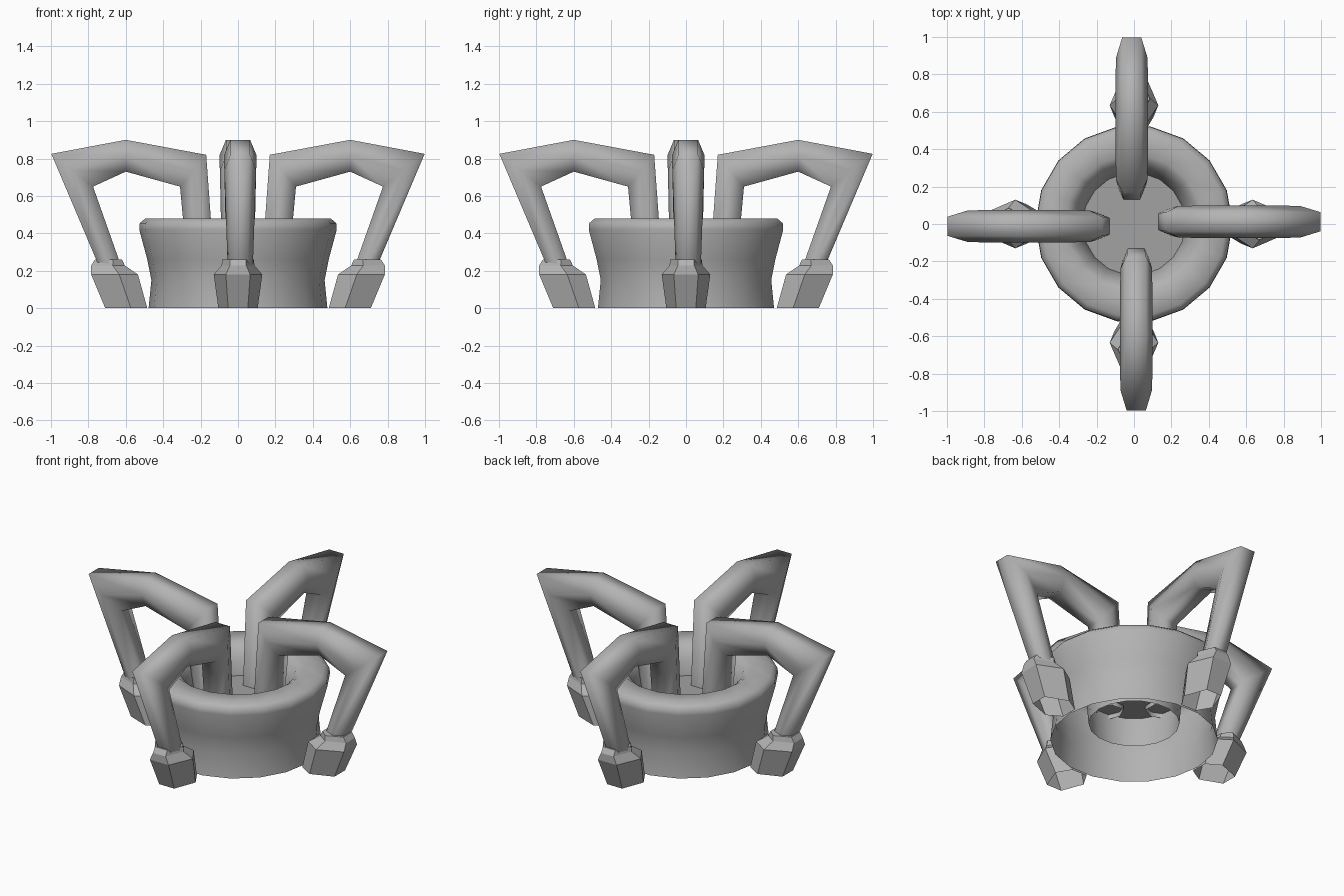
import bpy, bmesh
from math import cos, sin, pi, radians

if "Cube" in bpy.data.objects:
    bpy.data.objects.remove(bpy.data.objects["Cube"])


def make_material(name, value):
    mat = bpy.data.materials.new(name)
    mat.diffuse_color = (value, value, value, 1)
    mat.use_nodes = True
    mat.node_tree.nodes["Principled BSDF"].inputs["Base Color"].default_value = mat.diffuse_color
    return mat


grey = make_material("mid_grey", 0.45)
floor_grey = make_material("floor_grey", 0.36)


def make_object(name, bm, smooth_angle=None, mat=grey):
    bmesh.ops.recalc_face_normals(bm, faces=bm.faces)
    mesh = bpy.data.meshes.new(name)
    bm.to_mesh(mesh)
    bm.free()
    mesh.materials.append(mat)
    obj = bpy.data.objects.new(name, mesh)
    bpy.context.collection.objects.link(obj)
    if smooth_angle:
        bpy.ops.object.select_all(action='DESELECT')
        obj.select_set(True)
        bpy.context.view_layer.objects.active = obj
        bpy.ops.object.shade_smooth_by_angle(angle=radians(smooth_angle))
    return obj


def bridge(bm, rings):
    for a, b in zip(rings, rings[1:]):
        n = len(a)
        for i in range(n):
            j = (i + 1) % n
            bm.faces.new((a[i], a[j], b[j], b[i]))


def lathe(name, profile, sides, smooth_angle, mat=grey):
    bm = bmesh.new()
    rings = [[bm.verts.new((r * cos(2 * pi * i / sides), r * sin(2 * pi * i / sides), z))
              for i in range(sides)] for r, z in profile]
    if len(rings) > 1:
        bridge(bm, rings)
    else:
        bm.faces.new(rings[0])
    return make_object(name, bm, smooth_angle, mat)


def hex_loft(name, sections, flat, y0=0.0, shift=0.0, cap_start=False, smooth_angle=None):
    """Hexagonal sections: inner x, inner z, outer x, outer z, half width in y."""
    bm = bmesh.new()
    rings = []
    for ix, iz, ox, oz, w in sections:
        mx, mz = (ix + ox) / 2 + shift, (iz + oz) / 2
        pts = [(ix, -w * flat, iz), (ix, w * flat, iz), (mx, w, mz),
               (ox, w * flat, oz), (ox, -w * flat, oz), (mx, -w, mz)]
        rings.append([bm.verts.new((x, y + y0, z)) for x, y, z in pts])
    bridge(bm, rings)
    if cap_start:
        bm.faces.new(rings[0])
    return make_object(name, bm, smooth_angle)


# Thick flared ring body, open underneath
lathe("ring_body", [(0.478, 0), (0.463, 0.15), (0.485, 0.26), (0.528, 0.42), (0.525, 0.455),
                    (0.495, 0.48), (0.37, 0.48), (0.33, 0.45), (0.295, 0.39),
                    (0.275, 0.30), (0.26, 0.11)], 18, 50)

# Floor disc inside the ring
lathe("inner_floor", [(0.275, 0.30)], 18, None, floor_grey)

# Bent arm with open ends: rises from the floor, arches over the rim and drops outside
arm = [(0.275, 0.27, 0.13, 0.27, 0.075),
       (0.31, 0.65, 0.17, 0.82, 0.085),
       (0.60, 0.73, 0.60, 0.90, 0.088),
       (0.775, 0.65, 0.998, 0.825, 0.085),
       (0.63, 0.24, 0.75, 0.24, 0.068)]

# Foot: collar, shoulder and tapered block, open at the ground
foot = [(0.62, 0.26, 0.765, 0.26, 0.085),
        (0.605, 0.228, 0.785, 0.228, 0.088),
        (0.535, 0.18, 0.785, 0.18, 0.13),
        (0.485, 0.0, 0.71, 0.0, 0.105)]

for k in range(4):
    parts = [hex_loft(f"arm_{k + 1}", arm, 0.6, y0=0.012, smooth_angle=100),
             hex_loft(f"foot_{k + 1}", foot, 0.5, shift=-0.025, cap_start=True)]
    for part in parts:
        part.rotation_euler.z = k * pi / 2
